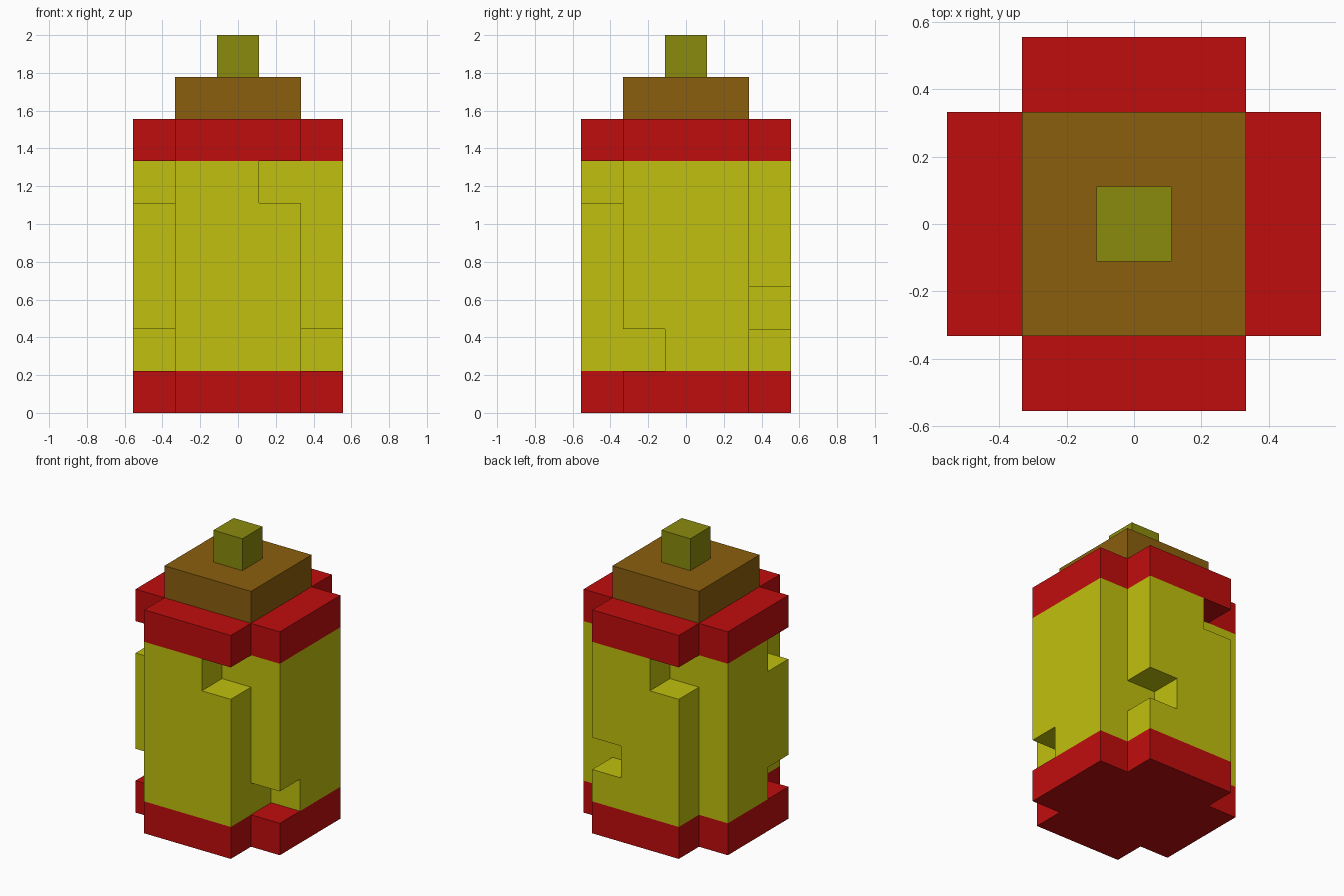
import bpy
import bmesh
from mathutils import Vector

cube = bpy.data.objects.get("Cube")
if cube:
    bpy.data.objects.remove(cube, do_unlink=True)

U = 2 / 9  # edge of one block


def material(name, color):
    m = bpy.data.materials.new(name)
    m.diffuse_color = (*color, 1)
    m.use_nodes = True
    bsdf = next(n for n in m.node_tree.nodes if n.type == 'BSDF_PRINCIPLED')
    bsdf.inputs["Base Color"].default_value = (*color, 1)
    return m


red = material("red", (0.527, 0.004, 0.004))
yellow = material("yellow", (0.527, 0.527, 0.0045))
brown = material("brown", (0.258, 0.114, 0.0045))
olive = material("olive", (0.258, 0.258, 0.0045))


def block_part(name, cells, mat):
    """Closed flat-faced solid around a set of grid cells."""
    bm = bmesh.new()
    for cell in cells:
        centre = Vector(cell) + Vector((0, 0, 0.5))
        for axis in range(3):
            for side in (-1, 1):
                n = Vector((0, 0, 0))
                n[axis] = side
                if tuple(int(c) for c in Vector(cell) + n) in cells:
                    continue
                a = Vector((0, 0, 0))
                a[(axis + 1) % 3] = 0.5
                b = n.cross(a)
                mid = centre + n * 0.5
                bm.faces.new([bm.verts.new((mid + o) * U)
                              for o in (-a - b, a - b, a + b, b - a)])
    bmesh.ops.remove_doubles(bm, verts=bm.verts, dist=0.001)
    # merge the squares of each flat side into one face
    bmesh.ops.dissolve_limit(bm, angle_limit=0.02, verts=bm.verts, edges=bm.edges)
    mesh = bpy.data.meshes.new(name)
    bm.to_mesh(mesh)
    bm.free()
    mesh.materials.append(mat)
    obj = bpy.data.objects.new(name, mesh)
    bpy.context.collection.objects.link(obj)
    return obj


def layers(footprint, z0, z1):
    return {(x, y, z) for x, y in footprint for z in range(z0, z1)}


# footprints: broad cross, square and single block
grid = range(-2, 3)
cross = [(x, y) for x in grid for y in grid if abs(x) + abs(y) < 4]
square = [(x, y) for x in range(-1, 2) for y in range(-1, 2)]

# missing blocks along the body corners
notches = {(1, -2, 5), (2, -1, 1), (-2, -1, 1), (-2, -1, 5), (1, 2, 2), (-1, 2, 5)}

block_part("base_band", layers(cross, 0, 1), red)
block_part("body", layers(cross, 1, 6) - notches, yellow)
block_part("top_band", layers(cross, 6, 7), red)
block_part("cap", layers(square, 7, 8), brown)
block_part("knob", layers([(0, 0)], 8, 9), olive)
